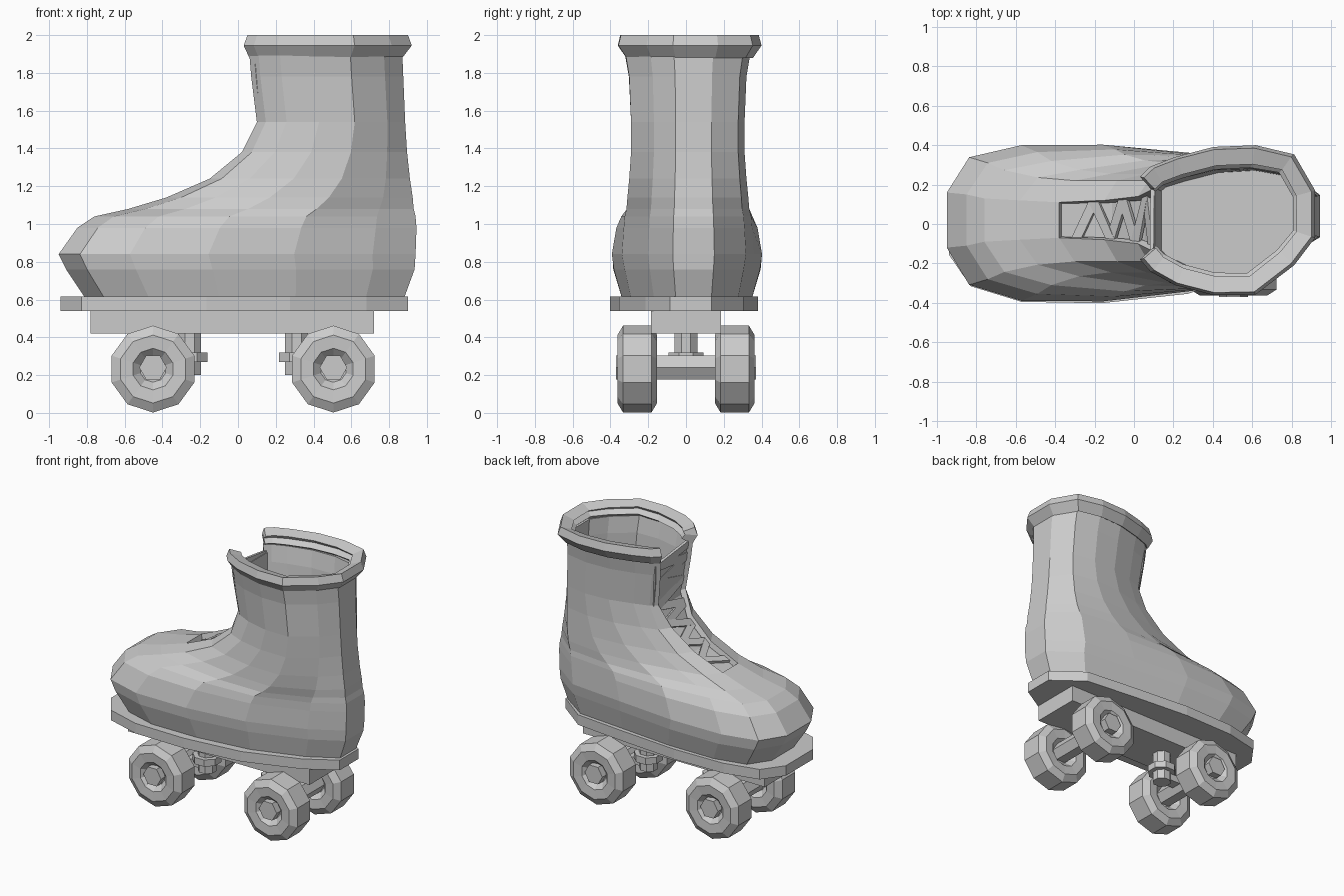
import bpy
import bmesh
from math import sin, cos, pi
from mathutils import Vector

old = bpy.data.objects.get("Cube")
if old:
    bpy.data.objects.remove(old, do_unlink=True)

grey = bpy.data.materials.new("plain_grey")
grey.use_nodes = True
grey.diffuse_color = (0.6, 0.6, 0.6, 1)
grey.node_tree.nodes["Principled BSDF"].inputs["Base Color"].default_value = (0.6, 0.6, 0.6, 1)


def finish(name, bm):
    mesh = bpy.data.meshes.new(name)
    bm.to_mesh(mesh)
    bm.free()
    mesh.materials.append(grey)
    obj = bpy.data.objects.new(name, mesh)
    bpy.context.collection.objects.link(obj)
    return obj


def loft(name, rings, closed=None, caps=True):
    """Skin rings of points; levels from 'closed' upward stay open at the front."""
    closed = len(rings) if closed is None else closed
    bm = bmesh.new()
    rows = [[bm.verts.new(p) for p in ring] for ring in rings]
    n = len(rows[0])
    for j in range(len(rows) - 1):
        lo, hi = rows[j], rows[j + 1]
        for i in range(n if j < closed else n - 1):
            k = (i + 1) % n
            bm.faces.new((lo[i], hi[i], hi[k], lo[k]))
    if caps:
        bm.faces.new(rows[0])
        bm.faces.new(rows[-1])
        bmesh.ops.recalc_face_normals(bm, faces=bm.faces)
    return finish(name, bm)


def box(name, x0, x1, y0, y1, z0, z1):
    return loft(name, [[(x0, y0, z), (x0, y1, z), (x1, y1, z), (x1, y0, z)]
                       for z in (z0, z1)])


def turned(name, profile, sides, centre, axis, turn=0.0):
    """Lathe (radius, offset) pairs around the y or z axis."""
    rings = []
    for r, h in profile:
        ring = []
        for i in range(sides):
            u = r * cos(turn + 2 * pi * i / sides)
            v = r * sin(turn + 2 * pi * i / sides)
            ring.append(Vector(centre) + Vector((u, h, v) if axis == "y" else (u, v, h)))
        rings.append(ring)
    return loft(name, rings)


def plan(z, front, back, tip, fore, heel):
    """Foot outline at one height, from the front left round the heel to the front right."""
    steps = (0, .06, .2, .42, .66, .88, 1)
    shifts = (.02, .015, .005, .005, .005, .02, .04)
    slim = (1, 1, 1, 1, .97, .74, 1)   # the right heel is flatter than the left
    widths = (tip, fore * .82, fore, (fore + heel) * .53, heel, heel * .84, heel * .31)
    half = [(front + (back - front) * s, d, w, k)
            for s, d, w, k in zip(steps, shifts, widths, slim)]
    return ([(x, d + w, z) for x, d, w, k in half]
            + [(x, d - w * k, z) for x, d, w, k in reversed(half)])


def thicken(obj, amount):
    mod = obj.modifiers.new("thickness", "SOLIDIFY")
    mod.thickness = amount
    mod.offset = -1


# Boot: height, toe x, heel x, tip half width, fore half width, heel half width
boot = [
    (.61, -.81, .88, .13, .345, .305),
    (.76, -.91, .935, .14, .39, .34),
    (.84, -.95, .94, .14, .395, .355),
    (.98, -.85, .945, .13, .36, .345),
    (1.04, -.76, .94, .11, .315, .34),
    (1.08, -.58, .93, .10, .27, .33),
    (1.14, -.38, .925, .09, .25, .325),
    (1.24, -.15, .91, .10, .25, .315),
    (1.38, .02, .895, .12, .25, .305),
    (1.54, .10, .885, .16, .25, .305),
    (1.78, .07, .875, .18, .265, .315),
    (1.90, .06, .87, .19, .285, .335),
]
slit = 6
thicken(loft("boot_upper", [plan(*r) for r in boot], slit, caps=False), 0.04)

# Padded collar, open at the front
collar = [(1.88, .06, .87, .19, .285, .34), (1.945, .03, .92, .21, .325, .385),
          (2.0, .05, .90, .205, .315, .37)]
rim = loft("collar", [plan(*r) for r in collar], 0, caps=False)
rim.location.y = .01
thicken(rim, 0.085)

# Insole that closes the shaft deep inside
loft("insole", [plan(z, .13, .86, .15, .235, .28) for z in (1.55, 1.58)])

# Tongue set back inside the slit
edge = [(x, z, tip) for z, x, _, tip, _, _ in boot[slit:]]
strip = [(-.45, 1.04, .09)] + [(x + .05, z - .05, tip) for x, z, tip in edge]
tongue = loft("tongue", [[(x, .04 + t, z), (x, -t, z)] for x, z, t in strip],
              0, caps=False)
thicken(tongue, 0.02)


# Laces zigzag up the slit
def along(t):
    i = min(int(t), len(edge) - 2)
    a, b = Vector(edge[i]), Vector(edge[i + 1])
    return a.lerp(b, t - i), (b - a)


def lace(number, t0, t1, side):
    rings = []
    for t, s in ((t0, side), (t1, -side)):
        p, d = along(t)
        d = Vector((d.x, 0, d.y)).normalized()
        inward = Vector((d.z, 0, -d.x))
        c = Vector((p.x, .02 + s * p.z * .95, p.y)) + inward * .02
        rings.append([c - d * .028, c + d * .028,
                      c + d * .028 + inward * .02, c - d * .028 + inward * .02])
    loft("lace_%d" % number, rings)


count = 12
for i in range(count):
    t = .35 + i * .37
    lace(i, t, t + .37, 1 if i % 2 else -1)

# Sole slab and mounting plate
sole = loft("sole", [plan(z, -.94, .90, .16, .385, .355) for z in (.54, .615)])
sole.location.y = -.015
box("mounting_plate", -.78, .72, -.185, .185, .42, .55)

# Two trucks with an axle, a post with a nut, and a pair of wheels
tyre = [(.07, -.06), (.11, -.1), (.18, -.105), (.23, -.075),
        (.23, .075), (.18, .105), (.11, .1), (.07, .06)]
for name, x, post in (("front", -.45, -.255), ("rear", .505, .31)):
    turned(name + "_axle", [(.073, -.37), (.073, .37)], 6, (x, 0, .24), "y")
    turned(name + "_post", [(.065, .2), (.065, .43)], 8, (post, 0, 0), "z", pi / 8)
    turned(name + "_nut", [(.1, .27), (.1, .32)], 8, (post, 0, 0), "z", pi / 8)
    box(name + "_arm", min(x, post), max(x, post), -.04, .04, .22, .27)
    for side, y in (("left", .258), ("right", -.258)):
        turned("%s_%s_wheel" % (name, side), tyre, 10, (x, y, .232), "y", pi / 2)
